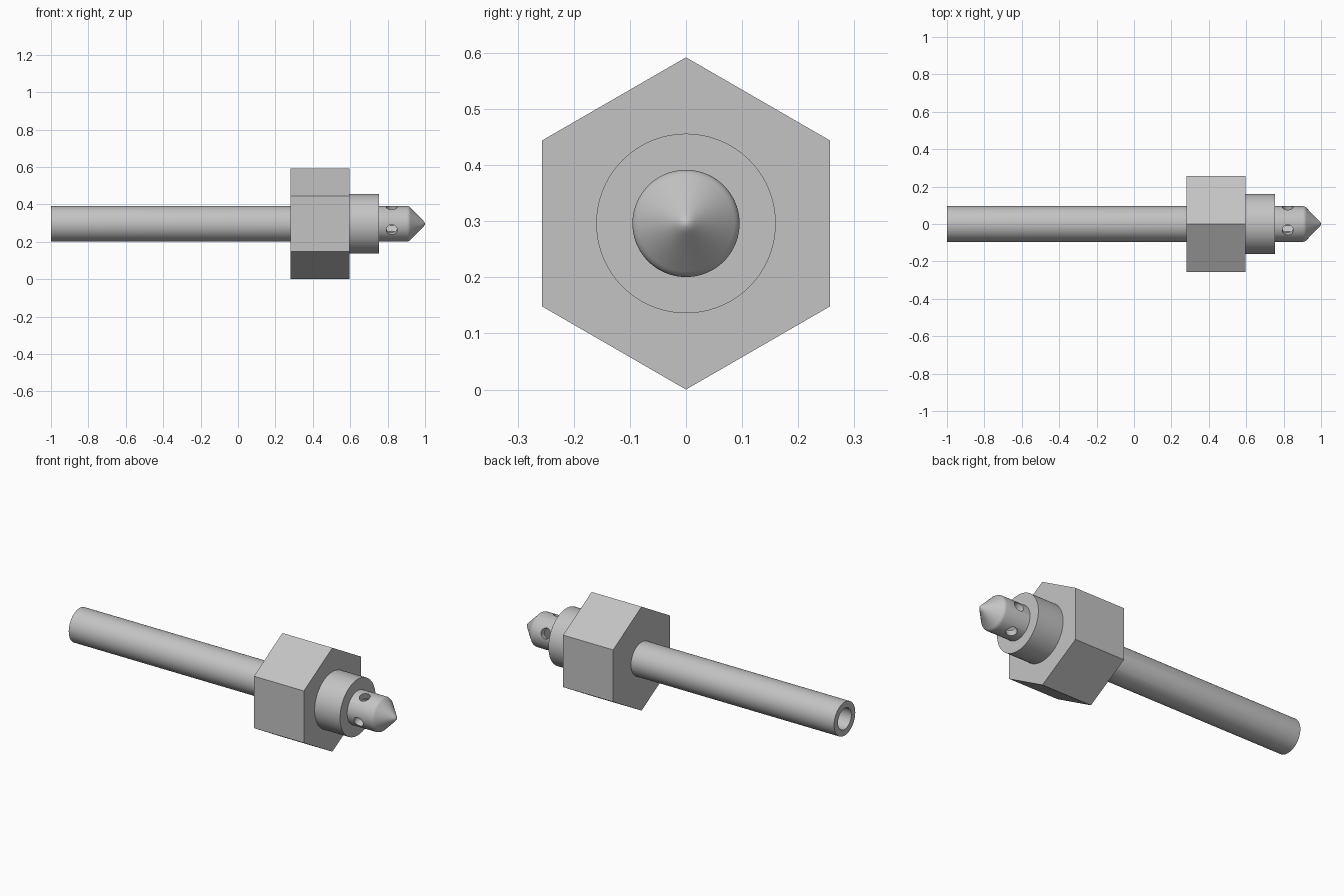
import bpy, bmesh, math
from mathutils import Vector, Matrix

old = bpy.data.objects.get("Cube")
if old:
    bpy.data.objects.remove(old, do_unlink=True)

AXIS_Z = 0.296      # height of the shared centre line
TUBE_R = 0.0955
BORE_R = 0.06

steel = bpy.data.materials.new("grey steel")
steel.use_nodes = True
GREY = (0.55, 0.55, 0.55, 1)
steel.diffuse_color = GREY
steel.node_tree.nodes["Principled BSDF"].inputs["Base Color"].default_value = GREY


def make_object(name, bm):
    bmesh.ops.recalc_face_normals(bm, faces=bm.faces)
    mesh = bpy.data.meshes.new(name)
    bm.to_mesh(mesh)
    bm.free()
    mesh.materials.append(steel)
    obj = bpy.data.objects.new(name, mesh)
    obj.location.z = AXIS_Z
    bpy.context.collection.objects.link(obj)
    return obj


def lathe(name, profile, sides, closed=False):
    """Turn an (x, radius) profile about the x axis."""
    bm = bmesh.new()
    verts = [bm.verts.new((x, 0, r)) for x, r in profile]
    edges = [bm.edges.new(pair) for pair in zip(verts, verts[1:])]
    if closed:
        edges.append(bm.edges.new((verts[-1], verts[0])))
    bmesh.ops.spin(bm, geom=verts + edges, cent=(0, 0, 0), axis=(1, 0, 0),
                   angle=math.tau, steps=sides)
    bmesh.ops.remove_doubles(bm, verts=bm.verts, dist=1e-5)
    bmesh.ops.dissolve_degenerate(bm, edges=bm.edges, dist=1e-6)
    return make_object(name, bm)


def ring(name, x0, x1, inner, outer, sides):
    return lathe(name, [(x0, inner), (x0, outer), (x1, outer), (x1, inner)],
                 sides, closed=True)


def activate(obj):
    bpy.ops.object.select_all(action="DESELECT")
    obj.select_set(True)
    bpy.context.view_layer.objects.active = obj


# Hollow tube with a closed, softened conical tip
tube = lathe("nozzle_tube", [
    (0.87, 0), (0.86, BORE_R), (-1, BORE_R), (-1, TUBE_R),
    (0.904, TUBE_R), (0.911, 0.094), (0.917, 0.091), (0.922, 0.086),
    (0.985, 0.022), (0.992, 0.015), (0.998, 0.007), (1, 0)], 96)

# Two crossing drillings give four spray holes round the tip
for tilt in (20, 110):
    bm = bmesh.new()
    turn = Matrix.Rotation(math.radians(tilt), 4, "X")
    bmesh.ops.create_cone(bm, cap_ends=True, segments=40, radius1=0.029,
                          radius2=0.029, depth=0.3,
                          matrix=Matrix.Translation(Vector((0.822, 0, 0))) @ turn)
    cutter = make_object("hole_cutter", bm)
    cutter.hide_render = True
    activate(tube)
    mod = tube.modifiers.new("spray_holes", "BOOLEAN")
    mod.operation = "DIFFERENCE"
    mod.solver = "EXACT"
    mod.object = cutter
    bpy.ops.object.modifier_apply(modifier=mod.name)
    bpy.data.objects.remove(cutter, do_unlink=True)

# Hexagonal nut and round collar, both bored out inside the tube wall
nut = ring("hex_nut", 0.28, 0.595, 0.09, 0.296, 6)
collar = ring("collar", 0.59, 0.755, 0.08, 0.16, 96)

for part in (tube, collar):
    activate(part)
    bpy.ops.object.shade_smooth_by_angle(angle=math.radians(30))
